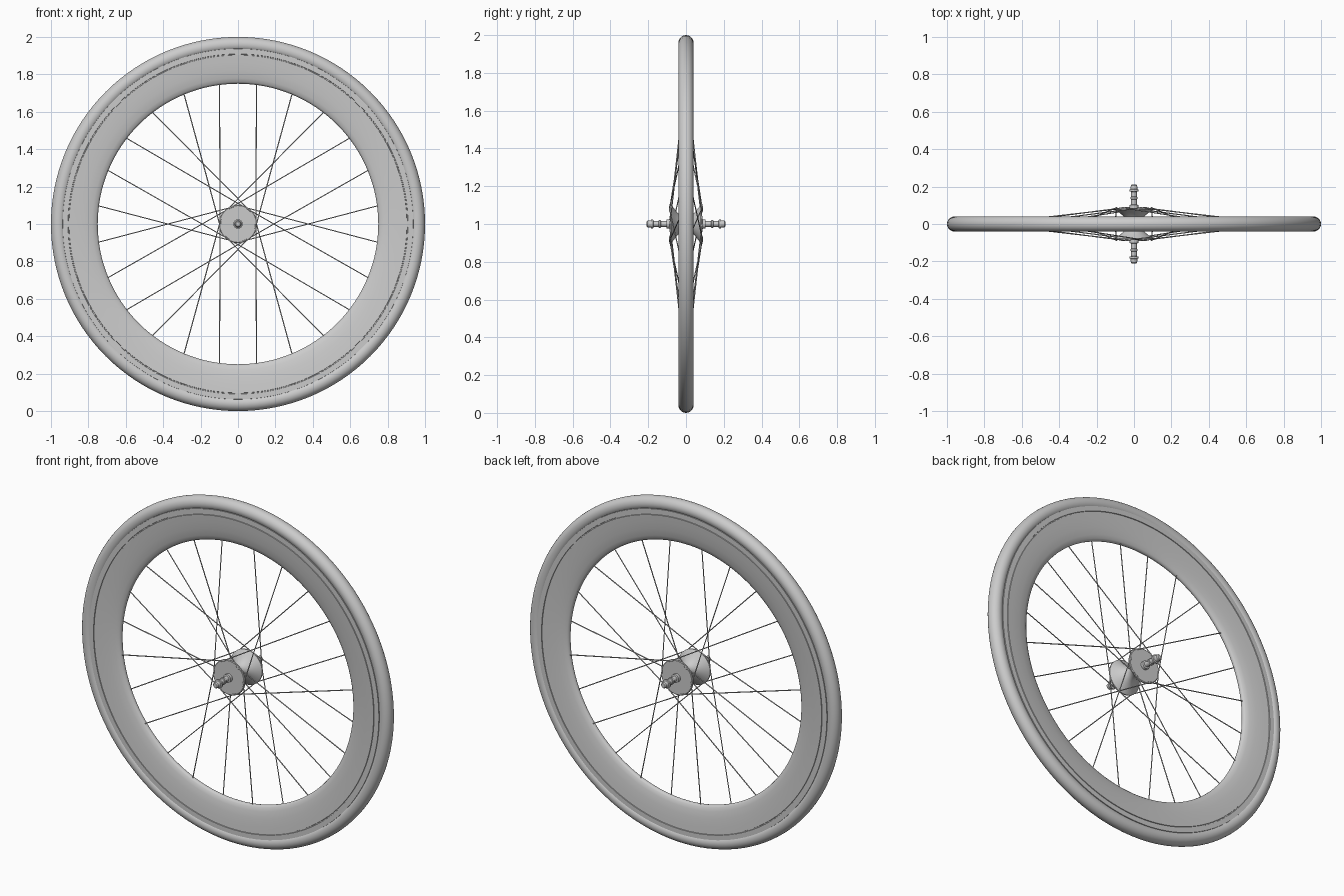
import bpy, bmesh
from math import sin, cos, pi, radians
from mathutils import Vector

if "Cube" in bpy.data.objects:
    bpy.data.objects.remove(bpy.data.objects["Cube"])

CENTRE = Vector((0, 0, 1))


def polar(r, angle, y):
    return CENTRE + Vector((r * cos(angle), y, r * sin(angle)))


def lathe(name, profile, segs, closed=False, sharp=35):
    """Spin a (radius, y) profile around the wheel axis."""
    bm = bmesh.new()
    rings = []
    for r, y in profile:
        if r < 1e-6:
            rings.append([bm.verts.new(polar(0, 0, y))] * segs)
        else:
            rings.append([bm.verts.new(polar(r, 2 * pi * i / segs, y)) for i in range(segs)])
    pairs = list(zip(rings, rings[1:]))
    if closed:
        pairs.append((rings[-1], rings[0]))
    for a, b in pairs:
        for i in range(segs):
            j = (i + 1) % segs
            loop = list(dict.fromkeys((a[i], a[j], b[j], b[i])))
            bm.faces.new(loop)
    bmesh.ops.recalc_face_normals(bm, faces=bm.faces)
    mesh = bpy.data.meshes.new(name)
    bm.to_mesh(mesh)
    bm.free()
    obj = bpy.data.objects.new(name, mesh)
    bpy.context.collection.objects.link(obj)
    bpy.ops.object.select_all(action='DESELECT')
    obj.select_set(True)
    bpy.context.view_layer.objects.active = obj
    bpy.ops.object.shade_smooth_by_angle(angle=radians(sharp))
    return obj


def mirrored(half):
    """Mirror a half profile across y = 0, leaving out doubled centre points."""
    return half + [(r, -y) for r, y in reversed(half) if y > 1e-6]


# Tyre: round section
tyre = [(0.96 + 0.04 * cos(2 * pi * i / 24), 0.04 * sin(2 * pi * i / 24)) for i in range(24)]
lathe("tyre", tyre, 128, closed=True)

# Deep rim: teardrop section with a grooved brake track
rim = [(0.75, 0), (0.752, 0.008), (0.76, 0.015), (0.78, 0.022), (0.82, 0.029),
       (0.865, 0.034), (0.903, 0.037), (0.904, 0.033), (0.908, 0.033),
       (0.909, 0.037), (0.937, 0.037), (0.938, 0.030)]
lathe("rim", mirrored(rim), 128, closed=True)

# Hub shell: two flat flanges flaring out from a narrow waist
hub = [(0, 0.086), (0.098, 0.086), (0.102, 0.083), (0.102, 0.077), (0.098, 0.074),
       (0.085, 0.065), (0.068, 0.052), (0.05, 0.036), (0.038, 0.018), (0.034, 0)]
lathe("hub", mirrored(hub), 48)

# Axle with collars and end nuts
axle = [(0, 0.21), (0.012, 0.21), (0.017, 0.205), (0.019, 0.186), (0.025, 0.184),
        (0.025, 0.174), (0.015, 0.172), (0.015, 0.146), (0.02, 0.144),
        (0.02, 0.134), (0.015, 0.132), (0.015, 0.104), (0.024, 0.102), (0.024, 0.08)]
lathe("axle", mirrored(axle), 32)

# Spokes: tangent to the flanges, alternating front and back
curve = bpy.data.curves.new("spokes", 'CURVE')
curve.dimensions = '3D'
curve.bevel_depth = 0.003
curve.bevel_resolution = 1
curve.use_fill_caps = True
for k in range(24):
    angle = radians(7.5 + 15 * k)
    lean = radians(-82.5 if k % 4 < 2 else 82.5)
    side = -1 if k % 2 == 0 else 1
    spline = curve.splines.new('POLY')
    spline.points.add(1)
    spline.points[0].co = (*polar(0.095, angle + lean, side * 0.088), 1)
    spline.points[1].co = (*polar(0.76, angle, side * 0.004), 1)
bpy.context.collection.objects.link(bpy.data.objects.new("spokes", curve))
